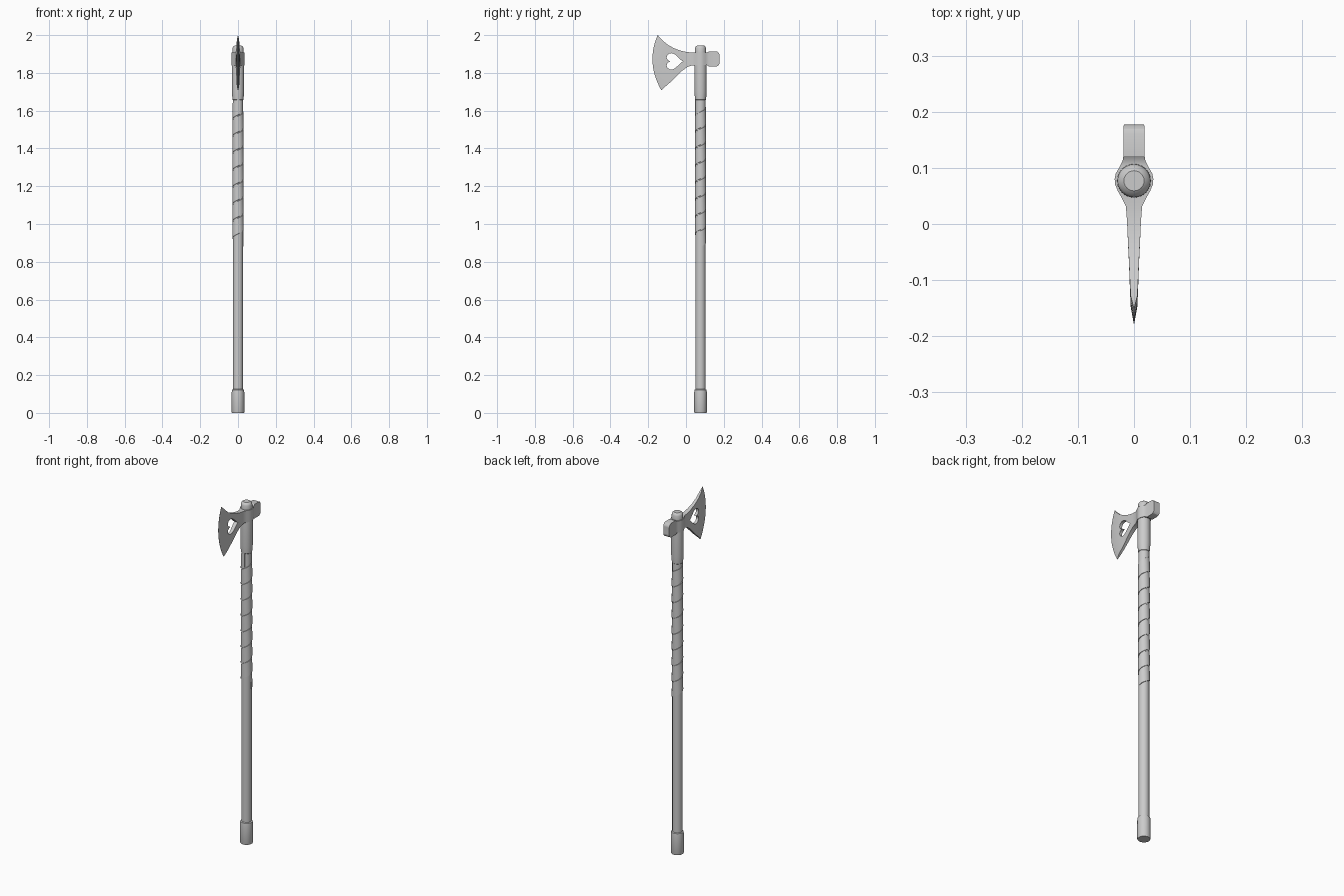
import bpy, bmesh, math

if "Cube" in bpy.data.objects:
    bpy.data.objects.remove(bpy.data.objects["Cube"])

SHAFT_Y = 0.077


def make_object(name, verts, faces, angle=35):
    mesh = bpy.data.meshes.new(name)
    mesh.from_pydata(verts, [], faces)
    bm = bmesh.new()
    bm.from_mesh(mesh)
    bmesh.ops.remove_doubles(bm, verts=bm.verts, dist=1e-6)
    bmesh.ops.recalc_face_normals(bm, faces=bm.faces)
    bm.to_mesh(mesh)
    bm.free()
    ob = bpy.data.objects.new(name, mesh)
    bpy.context.collection.objects.link(ob)
    smooth(ob, angle)
    return ob


def smooth(ob, angle=35):
    bpy.ops.object.select_all(action='DESELECT')
    ob.select_set(True)
    bpy.context.view_layer.objects.active = ob
    bpy.ops.object.shade_smooth_by_angle(angle=math.radians(angle))


def loft(name, rings, angle=35):
    """Skin closed rings of equal length and cap both ends."""
    n = len(rings[0])
    verts = [v for ring in rings for v in ring]
    faces = [(i * n + j, i * n + (j + 1) % n, (i + 1) * n + (j + 1) % n, (i + 1) * n + j)
             for i in range(len(rings) - 1) for j in range(n)]
    faces += [tuple(range(n)), tuple(range(len(verts) - n, len(verts)))]
    return make_object(name, verts, faces, angle)


def lathe(name, profile, sides=24):
    rings = [[(r * math.cos(2 * math.pi * k / sides),
               SHAFT_Y + r * math.sin(2 * math.pi * k / sides), z) for k in range(sides)]
             for r, z in profile]
    return loft(name, rings)


# Shaft, end cap and upper sleeve
lathe("shaft", [(0.027, 0.05), (0.027, 1.70)])
lathe("end_cap", [(0.032, 0), (0.0335, 0.004), (0.0335, 0.108), (0.032, 0.122), (0.026, 0.126)])
lathe("upper_sleeve", [(0.026, 1.655), (0.029, 1.658), (0.0325, 1.70), (0.0325, 1.83),
                       (0.030, 1.91), (0.0295, 1.931), (0.026, 1.939), (0.018, 1.945)])

# Leather strip wound around the upper shaft
pitch, z_start, turns, seg = 0.09, 0.88, 7.8, 24
strip = [(0.0, 0.0255), (0.004, 0.0302), (0.5, 0.0296), (0.92, 0.0290), (0.94, 0.0255)]
rings = []
for k in range(int(turns * seg) + 1):
    a = 2 * math.pi * k / seg
    rings.append([(r * math.cos(a), SHAFT_Y + r * math.sin(a),
                   z_start + pitch * (k / seg + f)) for f, r in strip])
loft("grip_wrap", rings, 30)

# Axe head lofted along y: y top, z top, y bottom, z bottom, edge bulge, half thickness
stations = [
    (-0.150, 2.000, -0.130, 1.707, 0.037, 0.0004),
    (-0.128, 1.976, -0.111, 1.726, 0.027, 0.0060),
    (-0.100, 1.951, -0.080, 1.753, 0.018, 0.0075),
    (-0.065, 1.931, -0.050, 1.782, 0.011, 0.0090),
    (-0.030, 1.918, -0.022, 1.810, 0.005, 0.0108),
    (0.005, 1.910, 0.007, 1.831, 0.001, 0.0124),
    (0.032, 1.908, 0.032, 1.840, 0, 0.0145),
    (0.045, 1.908, 0.045, 1.840, 0, 0.0210),
    (0.058, 1.908, 0.058, 1.840, 0, 0.0285),
    (0.070, 1.908, 0.070, 1.840, 0, 0.0335),
    (0.080, 1.908, 0.080, 1.840, 0, 0.0345),
    (0.090, 1.908, 0.090, 1.840, 0, 0.0325),
    (0.103, 1.907, 0.103, 1.842, 0, 0.0250),
    (0.112, 1.908, 0.112, 1.840, 0, 0.0205),
    (0.121, 1.914, 0.121, 1.834, 0, 0.0188),
    (0.160, 1.914, 0.160, 1.834, 0, 0.0188),
    (0.169, 1.911, 0.169, 1.837, 0, 0.0188),
    (0.175, 1.904, 0.175, 1.844, 0, 0.0185),
    (0.177, 1.896, 0.177, 1.852, 0, 0.0180),
]
steps = 16
rings = []
for yt, zt, yb, zb, bulge, half in stations:
    side = []
    for j in range(steps + 1):
        t = j / steps
        side.append((yb + (yt - yb) * t - bulge * 4 * t * (1 - t), zb + (zt - zb) * t))
    rings.append([(half, y, z) for y, z in side] + [(-half, y, z) for y, z in reversed(side)])
head = loft("axe_head", rings, 30)

# Heart-shaped window cut through the blade, point towards the shaft
heart = []
for k in range(40):
    a = 2 * math.pi * k / 40
    across = 16 * math.sin(a) ** 3
    along = 13 * math.cos(a) - 5 * math.cos(2 * a) - 2 * math.cos(3 * a) - math.cos(4 * a)
    heart.append((-0.0655 - along * 0.0031, 1.861 + across * 0.0027))
cutter = loft("heart_cutter", [[(x, y, z) for y, z in heart] for x in (-0.05, 0.05)])
cutter.hide_render = True
cut = head.modifiers.new("heart_window", 'BOOLEAN')
cut.operation = 'DIFFERENCE'
cut.solver = 'EXACT'
cut.object = cutter
bpy.context.view_layer.objects.active = head
bpy.ops.object.modifier_apply(modifier=cut.name)
bpy.data.objects.remove(cutter)
smooth(head, 30)
